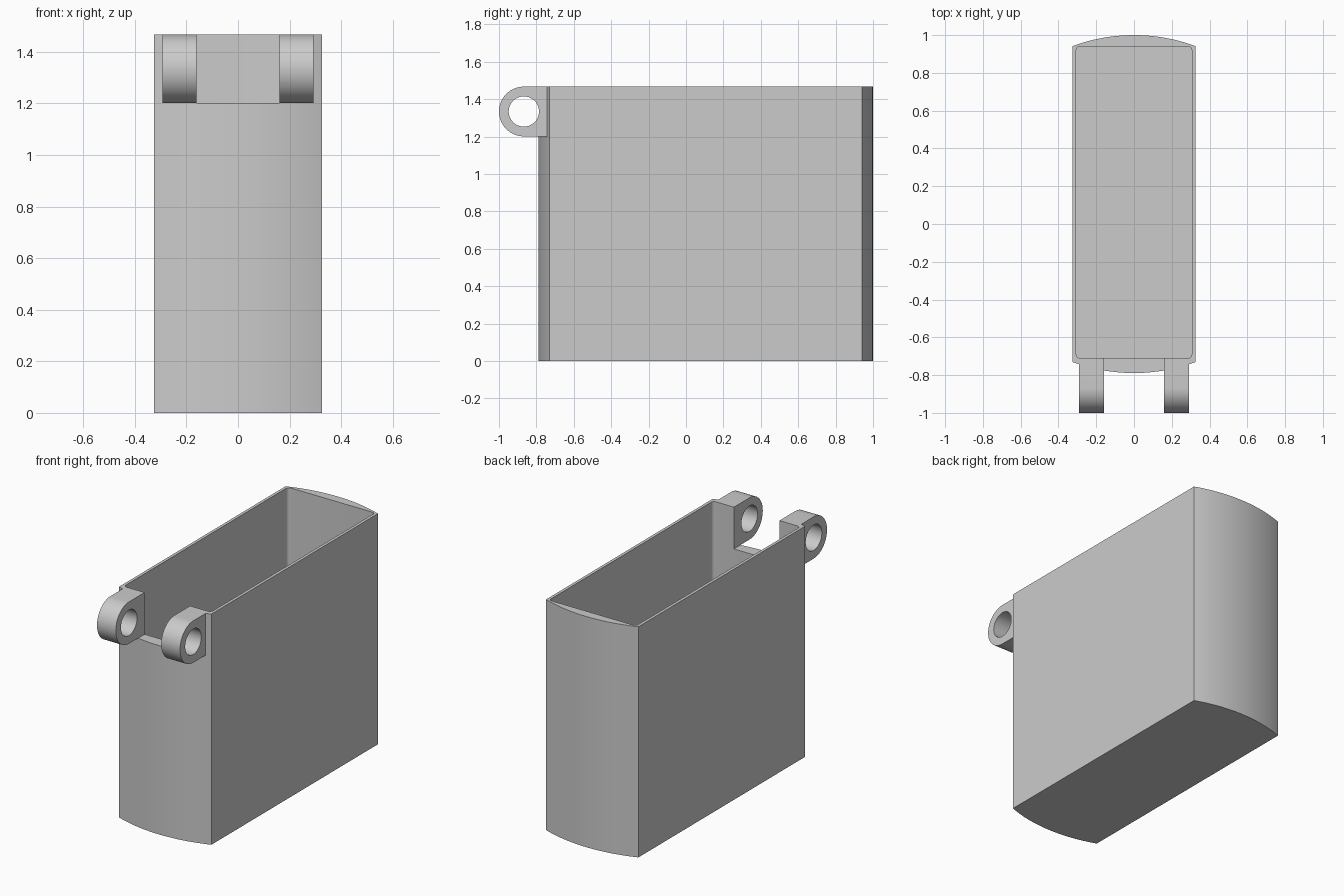
import bpy
import bmesh
from math import cos, sin, pi, asin
from mathutils import Matrix

if "Cube" in bpy.data.objects:
    bpy.data.objects.remove(bpy.data.objects["Cube"])

HEIGHT, HALF_W = 1.467, 0.325
FRONT, BACK, BULGE = -0.731, 0.942, 0.058
IN_W, IN_FRONT, IN_BACK, FLOOR = 0.306, -0.71, 0.94, 0.02
LUG_Y, LUG_R, HOLE_R = -0.867, 0.133, 0.081
LUG_IN, LUG_OUT = 0.16, 0.292

grey = bpy.data.materials.new("light grey")
grey.use_nodes = True
COLOUR = (0.6, 0.6, 0.6, 1)
grey.diffuse_color = COLOUR
grey.node_tree.nodes["Principled BSDF"].inputs["Base Color"].default_value = COLOUR


def prism(name, outline, low, high, matrix=Matrix()):
    """Extrude a 2D outline from low to high, then place it with a matrix."""
    bm = bmesh.new()
    face = bm.faces.new([bm.verts.new((a, b, low)) for a, b in outline])
    new = bmesh.ops.extrude_face_region(bm, geom=[face])["geom"]
    bmesh.ops.translate(bm, vec=(0, 0, high - low),
                        verts=[v for v in new if isinstance(v, bmesh.types.BMVert)])
    bmesh.ops.transform(bm, matrix=matrix, verts=bm.verts)
    bmesh.ops.recalc_face_normals(bm, faces=bm.faces)
    mesh = bpy.data.meshes.new(name)
    bm.to_mesh(mesh)
    bm.free()
    mesh.materials.append(grey)
    obj = bpy.data.objects.new(name, mesh)
    bpy.context.collection.objects.link(obj)
    return obj


def arc(cx, cy, r, start, end, steps):
    return [(cx + r * cos(start + (end - start) * i / steps),
             cy + r * sin(start + (end - start) * i / steps)) for i in range(steps + 1)]


def combine(target, other, operation):
    """Apply a boolean and remove the tool object."""
    bpy.context.view_layer.objects.active = target
    mod = target.modifiers.new(operation, "BOOLEAN")
    mod.operation, mod.solver, mod.object = operation, "EXACT", other
    bpy.ops.object.modifier_apply(modifier=mod.name)
    bpy.data.objects.remove(other)


# Container with gently bowed front and back
bow_r = (HALF_W ** 2 + BULGE ** 2) / (2 * BULGE)
sweep = asin(HALF_W / bow_r)
outline = arc(0, BACK + BULGE - bow_r, bow_r, pi / 2 - sweep, pi / 2 + sweep, 32)
outline += arc(0, FRONT - BULGE + bow_r, bow_r, 1.5 * pi - sweep, 1.5 * pi + sweep, 32)
container = prism("container", outline, 0, HEIGHT)

# Lugs: rounded tabs standing out from the front wall, mirrored left and right
to_yz = Matrix(((0, 0, 1, 0), (1, 0, 0, 0), (0, 1, 0, 0), (0, 0, 0, 1)))
lug_z = HEIGHT - LUG_R
lug_outline = arc(LUG_Y, lug_z, LUG_R, pi / 2, 1.5 * pi, 32)
lug_outline += [(IN_FRONT - 0.005, lug_z - LUG_R), (IN_FRONT - 0.005, HEIGHT)]
for side in (-1, 1):
    low, high = sorted((side * LUG_IN, side * LUG_OUT))
    combine(container, prism("lug", lug_outline, low, high, to_yz), "UNION")

# Rounded cavity
r = 0.02
corners = ((IN_W, IN_BACK), (-IN_W, IN_BACK), (-IN_W, IN_FRONT), (IN_W, IN_FRONT))
cavity = []
for i, (x, y) in enumerate(corners):
    cx = x - r if x > 0 else x + r
    cy = y - r if y > 0 else y + r
    cavity += arc(cx, cy, r, i * pi / 2, (i + 1) * pi / 2, 6)
combine(container, prism("cavity_cutter", cavity, FLOOR, HEIGHT + 0.1), "DIFFERENCE")

# Notch in the front wall between the lugs
notch = [(-LUG_IN, -1.1), (LUG_IN, -1.1), (LUG_IN, -0.6), (-LUG_IN, -0.6)]
combine(container, prism("notch_cutter", notch, HEIGHT - 2 * LUG_R, HEIGHT + 0.1), "DIFFERENCE")

# Hinge pin hole through both lugs
hole = arc(LUG_Y, lug_z, HOLE_R, 0, 2 * pi, 48)[:-1]
combine(container, prism("hole_cutter", hole, -0.5, 0.5, to_yz), "DIFFERENCE")

bpy.ops.object.select_all(action="DESELECT")
container.select_set(True)
bpy.context.view_layer.objects.active = container
bpy.ops.object.shade_smooth_by_angle(angle=pi / 6)
